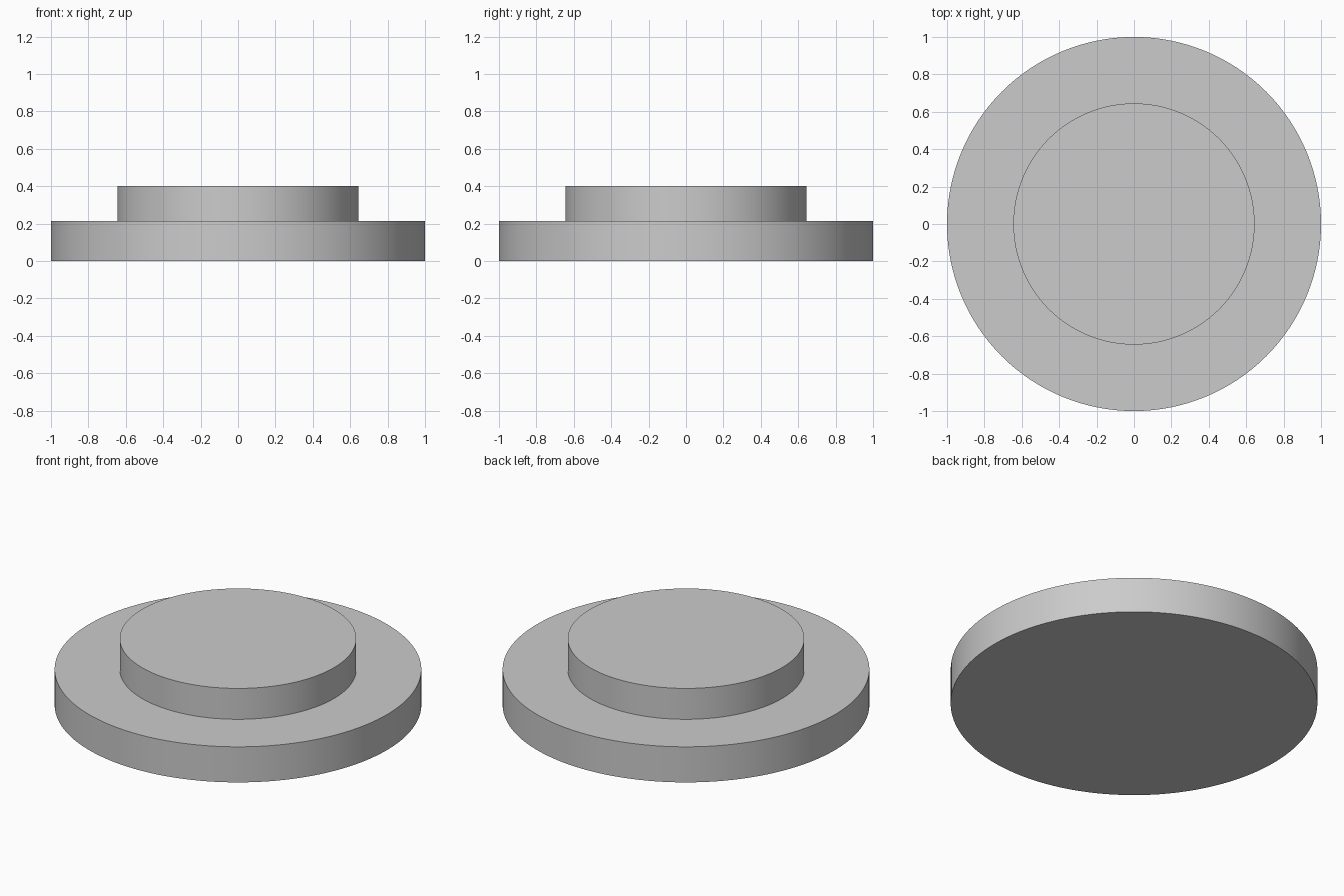
import bpy
import bmesh
import math

if "Cube" in bpy.data.objects:
    bpy.data.objects.remove(bpy.data.objects["Cube"])

SEGMENTS = 128


def lathe(name, profile):
    """Spin an (r, z) profile around z into a closed solid."""
    bm = bmesh.new()
    verts = [bm.verts.new((r, 0, z)) for r, z in profile]
    edges = [bm.edges.new(pair) for pair in zip(verts, verts[1:])]
    bmesh.ops.spin(bm, geom=verts + edges, cent=(0, 0, 0), axis=(0, 0, 1),
                   angle=math.tau, steps=SEGMENTS, use_duplicate=False)
    bmesh.ops.remove_doubles(bm, verts=bm.verts, dist=1e-4)
    # flat caps at the top and the bottom
    bmesh.ops.holes_fill(bm, edges=[e for e in bm.edges if e.is_boundary], sides=0)
    bmesh.ops.recalc_face_normals(bm, faces=bm.faces)
    mesh = bpy.data.meshes.new(name)
    bm.to_mesh(mesh)
    bm.free()
    obj = bpy.data.objects.new(name, mesh)
    bpy.context.collection.objects.link(obj)
    bpy.context.view_layer.objects.active = obj
    obj.select_set(True)
    bpy.ops.object.shade_smooth_by_angle(angle=math.radians(30))
    obj.select_set(False)
    return obj


# wide flange with a smaller raised disc on top
lathe("stepped_disc", [(1.0, 0), (1.0, 0.214), (0.645, 0.214), (0.645, 0.4)])
